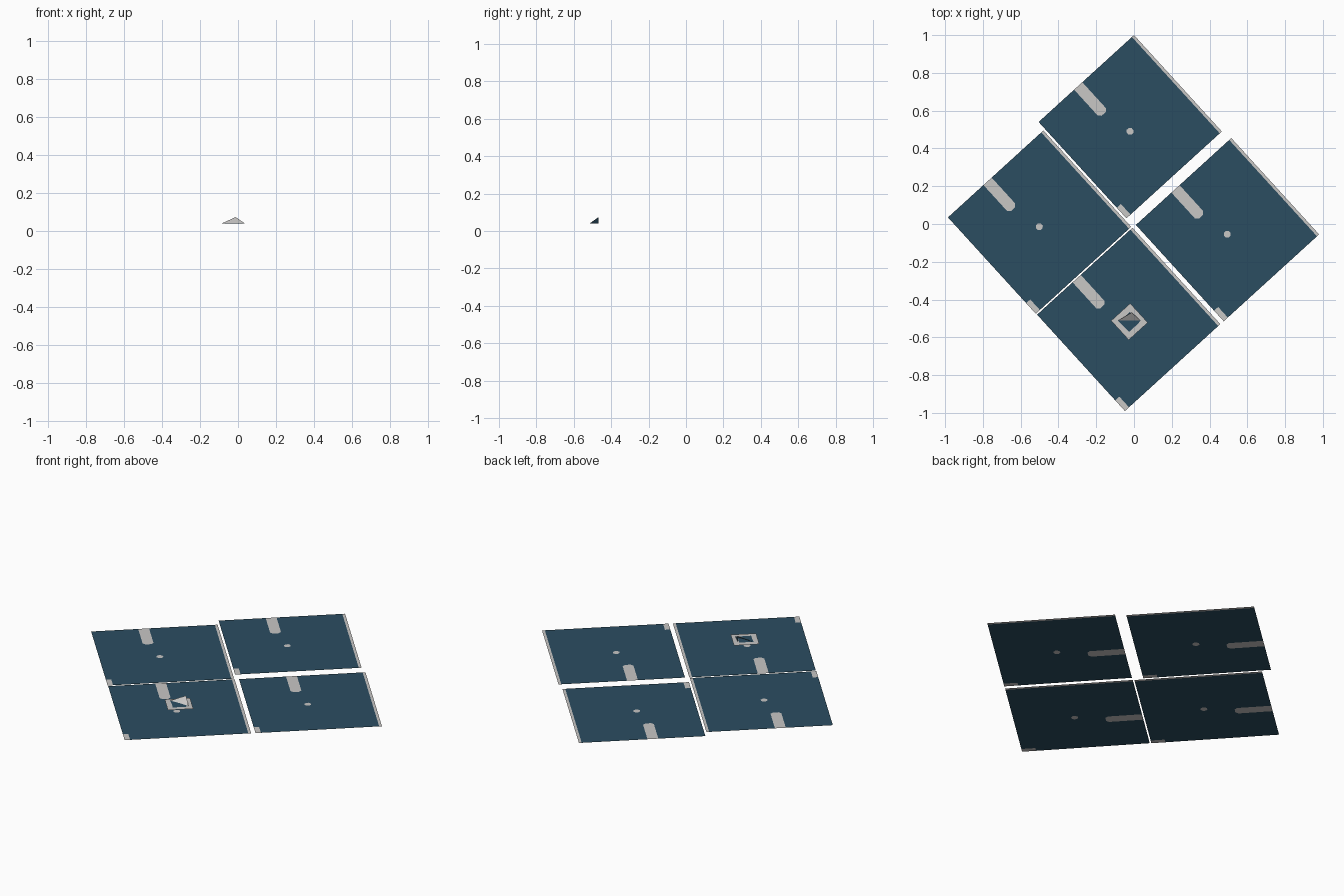
import bpy, bmesh
from mathutils import Vector

if "Cube" in bpy.data.objects:
    bpy.data.objects.remove(bpy.data.objects["Cube"])


def material(name, rgb):
    m = bpy.data.materials.new(name)
    m.diffuse_color = (*rgb, 1)
    m.use_nodes = True
    m.node_tree.nodes["Principled BSDF"].inputs["Base Color"].default_value = m.diffuse_color
    return m


BLUE = material("dark_blue", (0.024, 0.074, 0.120))
GREY = material("light_grey", (0.58, 0.57, 0.56))
U = Vector((0.465, -0.510, 0))     # panel edge running to the right corner
V = Vector((-0.505, -0.460, 0))    # panel edge running to the left corner


def sheet(name, origin, u, v, cuts, is_grey):
    """Flat sheet in (s, t) space, sliced by lines a*s + b*t = c, coloured by rule."""
    bm = bmesh.new()
    bm.faces.new([bm.verts.new(p) for p in ((0, 0, 0), (0, 1, 0), (1, 1, 0), (1, 0, 0))])
    for a, b, c in cuts:
        n = Vector((a, b, 0))
        bmesh.ops.bisect_plane(bm, geom=bm.verts[:] + bm.edges[:] + bm.faces[:],
                               plane_co=n * c / n.length_squared, plane_no=n)
    for f in bm.faces:
        c = f.calc_center_median()
        f.material_index = int(is_grey(c.x, c.y))
    for w in bm.verts:
        w.co = origin + u * w.co.x + v * w.co.y
    bmesh.ops.recalc_face_normals(bm, faces=bm.faces)
    for f in bm.faces:
        f.normal_update()
        if f.normal.z < 0:
            f.normal_flip()
    return finish(name, bm)


def finish(name, bm):
    me = bpy.data.meshes.new(name)
    bm.to_mesh(me)
    bm.free()
    me.materials.append(BLUE)
    me.materials.append(GREY)
    ob = bpy.data.objects.new(name, me)
    bpy.context.collection.objects.link(ob)
    return ob


# Panel markings: edge strip, rounded slot, centre dot, corner tab
SLOT_T, SLOT_R, SLOT_END = 0.585, 0.043, 0.29
DOT_S, DOT_T, DOT_R = 0.525, 0.525, 0.026


def panel_grey(s, t):
    slot = (s < SLOT_END and abs(t - SLOT_T) < SLOT_R
            and s + abs(t - SLOT_T) < SLOT_END + 0.022)
    ds, dt = abs(s - DOT_S), abs(t - DOT_T)
    dot = max(ds, dt) < DOT_R and ds + dt < DOT_R * 1.41
    return t < 0.022 or slot or dot or (s > 0.89 and t > 0.957)


panel_cuts = [(0, 1, 0.022), (0, 1, 0.957), (1, 0, 0.89), (1, 0, SLOT_END),
              (0, 1, SLOT_T - SLOT_R), (0, 1, SLOT_T + SLOT_R),
              (1, 1, SLOT_END + 0.022 + SLOT_T), (1, -1, SLOT_END + 0.022 - SLOT_T)]
for k in (-1, 1):
    panel_cuts += [(1, 0, DOT_S + k * DOT_R), (0, 1, DOT_T + k * DOT_R),
                   (1, 1, DOT_S + DOT_T + k * DOT_R * 1.41),
                   (1, -1, DOT_S - DOT_T + k * DOT_R * 1.41)]

# Four floor panels
for name, x, y in (("back_panel", 0, 1.0), ("right_panel", 0.515, 0.455),
                   ("left_panel", -0.48, 0.495), ("front_panel", -0.008, -0.02)):
    sheet(name, Vector((x, y, 0)), U, V, panel_cuts, panel_grey)

# Small raised square with a pale border
lo, hi = 0.24, 0.78
sheet("raised_square", Vector((-0.02, -0.42, 0.039)), U * 0.2, V * 0.2,
      [(1, 0, lo), (1, 0, hi), (0, 1, lo), (0, 1, hi)],
      lambda s, t: not (lo < s < hi and lo < t < hi))

# Folded flap rising from the square
bm = bmesh.new()
left, right, front, top, mid, foot = [bm.verts.new(p) for p in (
    (-0.085, -0.512, 0.041), (0.035, -0.512, 0.041), (-0.025, -0.57, 0.041),
    (-0.012, -0.468, 0.074), (-0.018, -0.512, 0.043), (-0.012, -0.468, 0.041))]
for vs, col in (((left, mid, top), 1), ((mid, right, top), 1),
                ((left, front, right, mid), 0), ((right, foot, top), 0)):
    bm.faces.new(vs).material_index = col
finish("folded_flap", bm)
